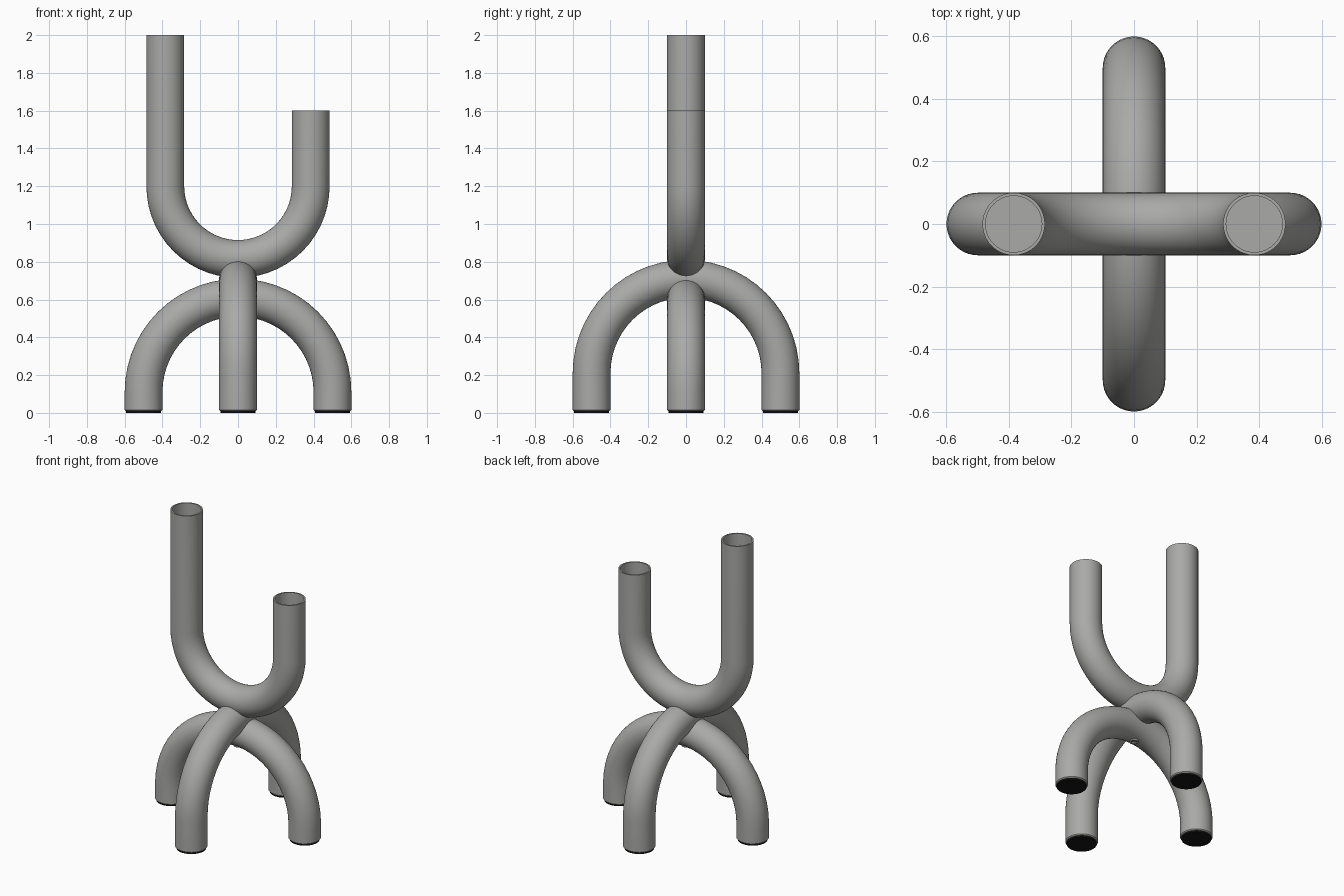
import bpy, bmesh, math
from mathutils import Vector

if "Cube" in bpy.data.objects:
    bpy.data.objects.remove(bpy.data.objects["Cube"])

R = 0.1          # tube radius
SIDES = 40


def material(name, rgb):
    m = bpy.data.materials.new(name)
    m.diffuse_color = (*rgb, 1)
    m.use_nodes = True
    m.node_tree.nodes["Principled BSDF"].inputs["Base Color"].default_value = m.diffuse_color
    return m


grey = material("warm grey metal", (0.40, 0.40, 0.39))
black = material("black felt", (0.008, 0.008, 0.008))


def sweep(name, rings, mat, along_y=False):
    """Skin circles given as (x, z, tangent angle in xz plane, radius)."""
    bm = bmesh.new()
    loops = []
    for x, z, a, r in rings:
        n = Vector((-math.sin(a), 0, math.cos(a)))   # in-plane normal
        loop = []
        for i in range(SIDES):
            t = math.tau * i / SIDES
            p = Vector((x, 0, z)) + n * r * math.cos(t) + Vector((0, r * math.sin(t), 0))
            if along_y:
                p = Vector((-p.y, p.x, p.z))
            loop.append(bm.verts.new(p))
        loops.append(loop)
    for a, b in zip(loops, loops[1:]):
        for i in range(SIDES):
            j = (i + 1) % SIDES
            bm.faces.new((a[i], a[j], b[j], b[i]))
    bm.faces.new(loops[0][::-1])
    bm.faces.new(loops[-1])
    bmesh.ops.recalc_face_normals(bm, faces=bm.faces)
    me = bpy.data.meshes.new(name)
    bm.to_mesh(me)
    bm.free()
    ob = bpy.data.objects.new(name, me)
    bpy.context.collection.objects.link(ob)
    me.materials.append(mat)
    bpy.ops.object.select_all(action='DESELECT')
    ob.select_set(True)
    bpy.context.view_layer.objects.active = ob
    bpy.ops.object.shade_smooth_by_angle(angle=math.radians(35))
    return ob


def arc(radius, cz, sign, steps=28):
    """Half circle from -x to +x; sign +1 is an arch, -1 a U."""
    out = []
    for i in range(steps + 1):
        t = math.pi * (1 - i / steps)
        out.append((radius * math.cos(t), cz + sign * radius * math.sin(t),
                    sign * (t - math.pi / 2), R))
    return out


# Two crossed leg arches with black foot pads
def leg_arch(name, top, along_y):
    up, down = math.pi / 2, -math.pi / 2
    left = [(-0.5, 0.01, up, 0.094), (-0.5, 0.016, up, R)]
    right = [(0.5, 0.016, down, R), (0.5, 0.01, down, 0.094)]
    sweep(name, left + arc(0.5, top - 0.5, 1) + right, grey, along_y)
    for side, x in (("a", -0.5), ("b", 0.5)):
        sweep(f"{name}_pad_{side}", [(x, 0, up, 0.092), (x, 0.011, up, 0.092)],
              black, along_y)


leg_arch("side_leg_arch", 0.61, False)
leg_arch("front_back_leg_arch", 0.71, True)

# Upper U tube with recessed open ends of different height
DEPTH, INNER = 0.2, 0.09
down, up = -math.pi / 2, math.pi / 2


def cup(x, z, a):
    return [(x, z - DEPTH, a, INNER), (x, z, a, INNER), (x, z, a, R)]


sweep("upper_u_tube",
      cup(-0.385, 2.0, down) + arc(0.385, 1.2, -1) + cup(0.385, 1.6, up)[::-1],
      grey)

# Small fixing screw under the crossing: ring with a recessed centre
sweep("fixing_screw", [(0, 0.54, down, 0.028), (0, 0.502, down, 0.028),
                       (0, 0.502, down, 0.016), (0, 0.512, down, 0.016)], grey)
